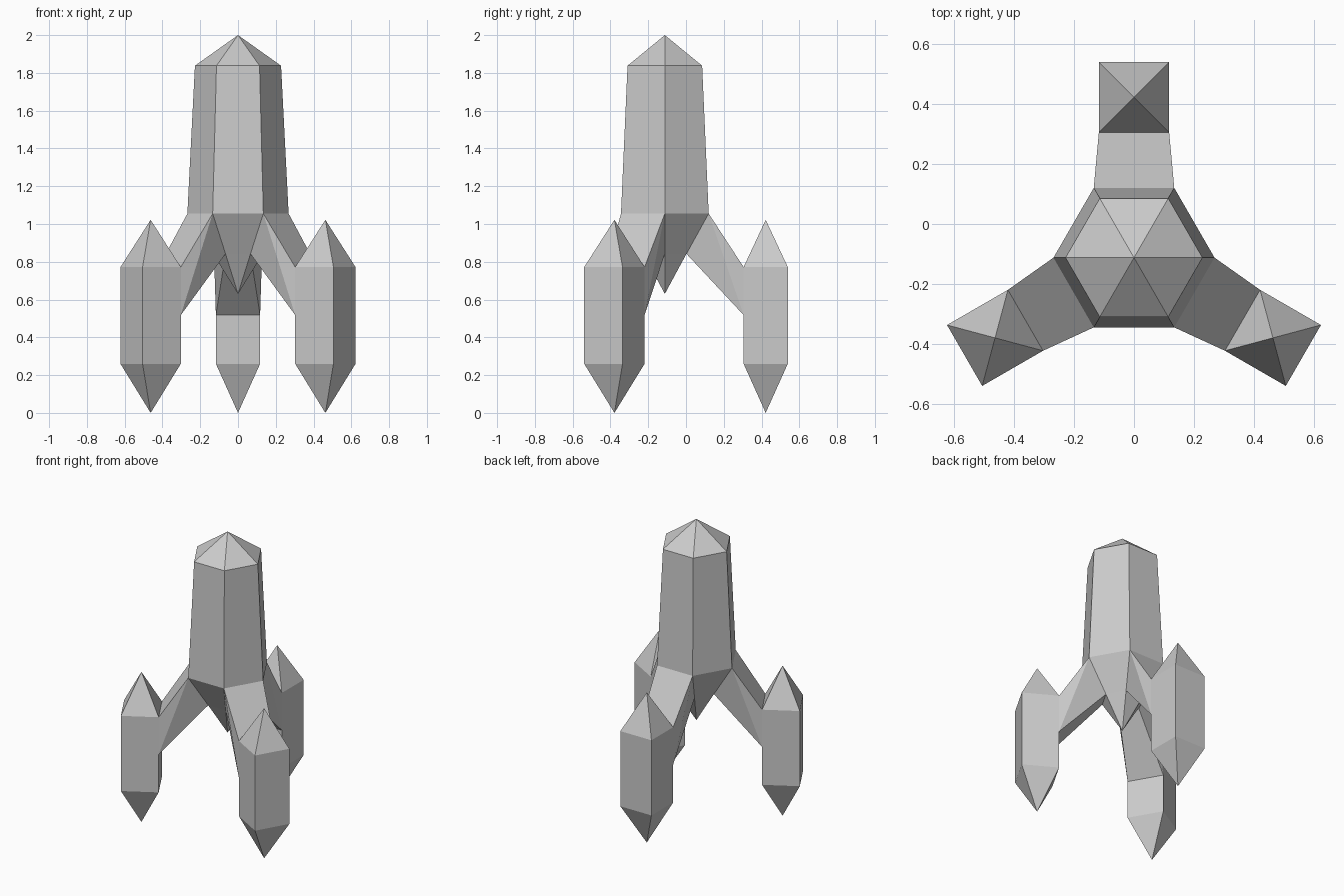
import bpy
from math import cos, sin, pi, radians
from mathutils import Matrix, Vector

if "Cube" in bpy.data.objects:
    bpy.data.objects.remove(bpy.data.objects["Cube"])

AXIS = Vector((0, -0.112, 0))   # vertical axis of the main body


def mesh_object(name, verts, faces, matrix=Matrix()):
    mesh = bpy.data.meshes.new(name)
    mesh.from_pydata([matrix @ Vector(v) for v in verts], [], faces)
    mesh.update()
    obj = bpy.data.objects.new(name, mesh)
    bpy.context.collection.objects.link(obj)
    return obj


def spindle(name, sides, start, rings, bottom, top, centre_y=0, matrix=Matrix()):
    """Stacked polygon rings (radius, z), pointed at both ends."""
    verts = [(r * cos(start + 2 * pi * i / sides),
              centre_y + r * sin(start + 2 * pi * i / sides), z)
             for r, z in rings for i in range(sides)]
    low, high = len(verts), len(verts) + 1
    verts += [(0, centre_y, bottom), (0, centre_y, top)]
    last = (len(rings) - 1) * sides
    faces = []
    for i in range(sides):
        j = (i + 1) % sides
        faces.append((low, j, i))
        for k in range(0, last, sides):
            faces.append((k + i, k + j, k + sides + j, k + sides + i))
        faces.append((last + i, last + j, high))
    return mesh_object(name, verts, faces, matrix)


# Main six-sided body with pointed nose and tail
R_HIP, R_LOW = 0.268, 0.132
spindle("body", 6, 0, [(R_LOW, 0.842), (R_HIP, 1.055), (0.228, 1.838)],
        0.63, 2.0, matrix=Matrix.Translation(AXIS))

# Three pods, each joined to every second side of the body by an arm
HALF, REACH = 0.117, 0.534
for label, angle in (("back", 0), ("left", 120), ("right", 240)):
    place = Matrix.Translation(AXIS) @ Matrix.Rotation(radians(angle), 4, 'Z')
    spindle(label + "_pod", 4, pi / 4,
            [(HALF * 2 ** 0.5, 0.26), (HALF * 2 ** 0.5, 0.772)],
            0.0, 1.022, REACH, place)

    # Open-ended arm from the body's sloping underside to the pod's inner face
    c = cos(pi / 6)
    inner = REACH - HALF
    verts = [(-R_HIP / 2, R_HIP * c, 1.055), (R_HIP / 2, R_HIP * c, 1.055),
             (R_LOW / 2, R_LOW * c, 0.842), (-R_LOW / 2, R_LOW * c, 0.842),
             (-HALF, inner, 0.772), (HALF, inner, 0.772),
             (HALF, inner, 0.518), (-HALF, inner, 0.518)]
    mesh_object(label + "_arm", verts,
                [(0, 1, 5, 4), (1, 2, 6), (1, 6, 5), (2, 3, 7, 6),
                 (3, 0, 7), (0, 4, 7)], place)
